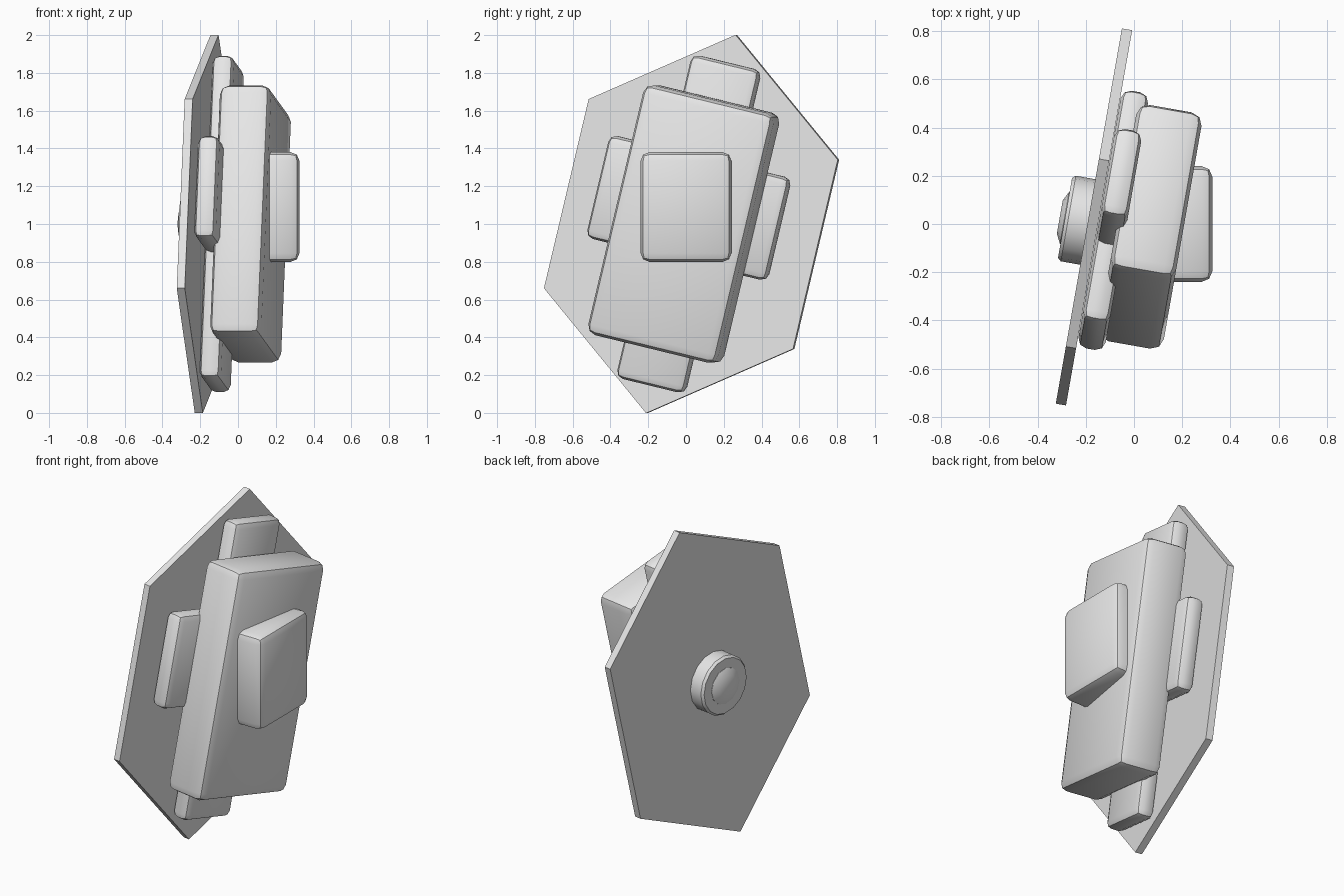
import bpy, bmesh
from math import radians, sin, cos, pi
from mathutils import Matrix, Vector

cube = bpy.data.objects.get("Cube")
if cube:
    bpy.data.objects.remove(cube, do_unlink=True)

# Single neutral material
grey = bpy.data.materials.new("light_grey")
grey.use_nodes = True
colour = (0.8, 0.8, 0.8, 1)
grey.diffuse_color = colour
grey.node_tree.nodes["Principled BSDF"].inputs["Base Color"].default_value = colour

# Shared frames: the assembly is turned about z, most parts also lean sideways
CENTRE = Matrix.Translation((0, 0, 1))
TURN = CENTRE @ Matrix.Rotation(radians(-10), 4, 'Z')
LEAN = TURN @ Matrix.Rotation(radians(-13.5), 4, 'X')


def finish(name, bm, frame, bevel=0):
    bmesh.ops.recalc_face_normals(bm, faces=bm.faces)
    mesh = bpy.data.meshes.new(name)
    bm.to_mesh(mesh)
    bm.free()
    mesh.transform(frame)
    mesh.materials.append(grey)
    obj = bpy.data.objects.new(name, mesh)
    bpy.context.collection.objects.link(obj)
    bpy.ops.object.select_all(action='DESELECT')
    obj.select_set(True)
    bpy.context.view_layer.objects.active = obj
    if bevel:
        mod = obj.modifiers.new("Bevel", 'BEVEL')
        mod.width = bevel
        mod.segments = 2
        bpy.ops.object.modifier_apply(modifier=mod.name)
    bpy.ops.object.shade_smooth_by_angle(angle=radians(30))
    return obj


def box(name, frame, x_range, width, height, offset=(0, 0), bevel=0.045):
    bm = bmesh.new()
    bmesh.ops.create_cube(bm, size=1)
    lo, hi = x_range
    bmesh.ops.scale(bm, vec=(hi - lo, width, height), verts=bm.verts)
    bmesh.ops.translate(bm, vec=((lo + hi) / 2, *offset), verts=bm.verts)
    return finish(name, bm, frame, bevel)


def lathe(name, frame, profile, sides, offset=(0, 0)):
    # Solid of revolution about the local x axis from (x, radius) pairs
    bm = bmesh.new()
    rings = []
    for x, r in profile:
        rings.append([bm.verts.new((x, offset[0] + r * sin(2 * pi * i / sides),
                                    offset[1] + r * cos(2 * pi * i / sides)))
                      for i in range(sides)])
    for a, b in zip(rings, rings[1:]):
        for i in range(sides):
            j = (i + 1) % sides
            bm.faces.new((a[i], a[j], b[j], b[i]))
    bm.faces.new(rings[0])
    bm.faces.new(rings[-1])
    return finish(name, bm, frame)


# Stretched hexagonal back plate
stretch = Matrix.Diagonal(Vector((1, 0.795, 1.03, 1)))
lathe("hexagon_plate", LEAN @ stretch, [(-0.19, 1), (-0.147, 1)], 6)

# Stacked blocks on the plate
box("main_block", LEAN, (-0.07, 0.205), 0.72, 1.36, bevel=0.05)
box("long_bar", LEAN, (-0.145, -0.03), 0.38, 1.76, bevel=0.04)
box("cross_bar", LEAN, (-0.145, -0.03), 1.0, 0.56, offset=(-0.02, 0.083), bevel=0.04)
box("front_block", CENTRE, (0.1, 0.325), 0.48, 0.58, offset=(0, 0.09))

# Round knob and its raised button on the back
lathe("knob", TURN, [(-0.16, 0.18), (-0.272, 0.18), (-0.286, 0.168)], 16, offset=(-0.025, 0))
lathe("knob_button", TURN, [(-0.28, 0.11), (-0.288, 0.11), (-0.308, 0.07)], 12, offset=(-0.025, 0))
